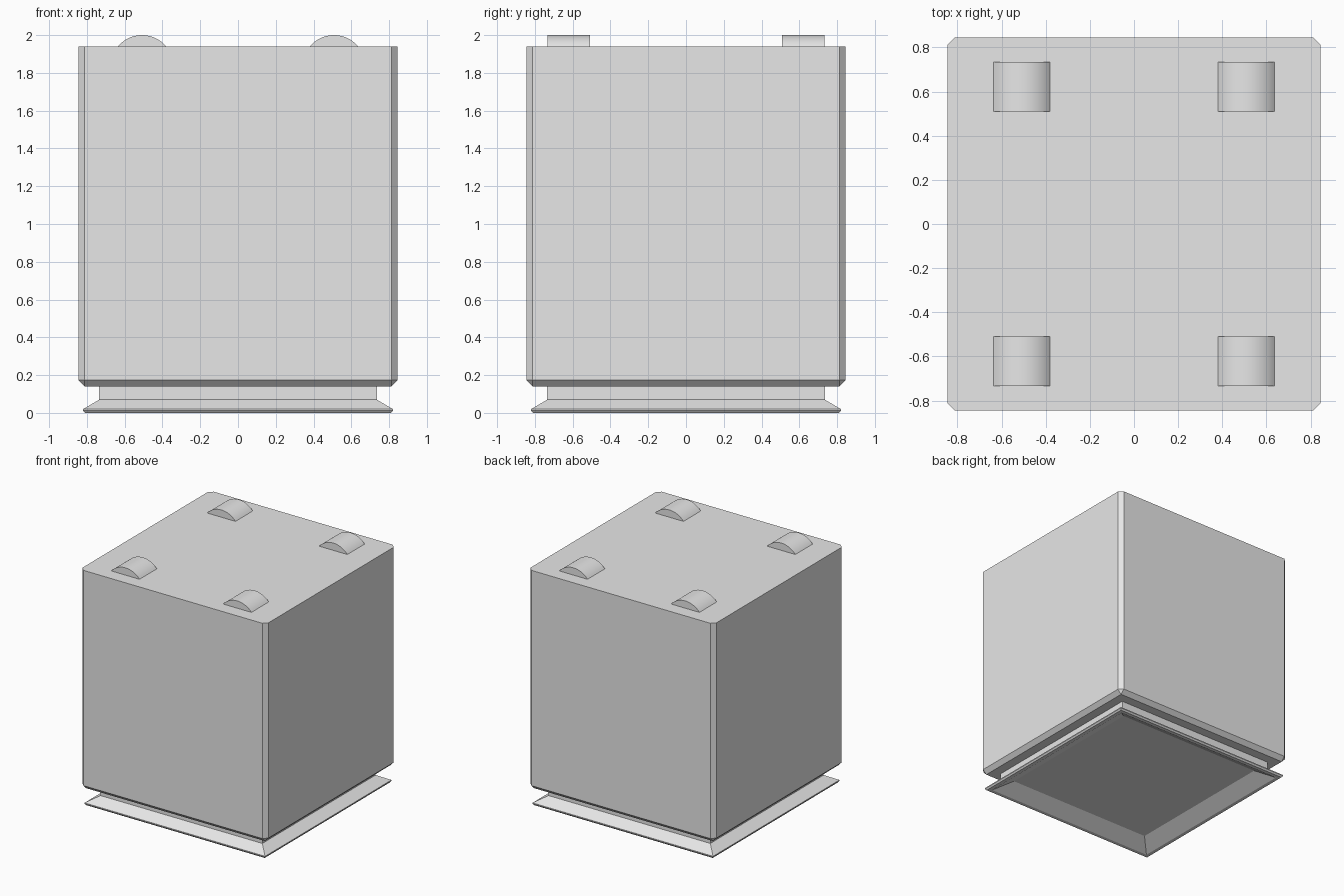
import bpy, bmesh, math

cube = bpy.data.objects.get("Cube")
if cube:
    bpy.data.objects.remove(cube, do_unlink=True)

grey = bpy.data.materials.new("light_grey")
grey.use_nodes = True
grey.diffuse_color = (0.8, 0.8, 0.8, 1)
grey.node_tree.nodes["Principled BSDF"].inputs["Base Color"].default_value = (0.8, 0.8, 0.8, 1)


def finish(bm, name):
    bmesh.ops.recalc_face_normals(bm, faces=bm.faces)
    mesh = bpy.data.meshes.new(name)
    bm.to_mesh(mesh)
    bm.free()
    mesh.materials.append(grey)
    obj = bpy.data.objects.new(name, mesh)
    bpy.context.collection.objects.link(obj)
    return obj


def square_loft(name, profile):
    """Stack square rings given as (half width, height), capped at both ends."""
    bm = bmesh.new()
    rings = [[bm.verts.new((sx * h, sy * h, z)) for sx, sy in ((-1, -1), (1, -1), (1, 1), (-1, 1))]
             for h, z in profile]
    for a, b in zip(rings, rings[1:]):
        for i in range(4):
            j = (i + 1) % 4
            bm.faces.new((a[i], a[j], b[j], b[i]))
    bm.faces.new(rings[0])
    bm.faces.new(rings[-1])
    return bm


# Main box, with chamfered upright corners and bottom edges
BOTTOM, TOP, HALF = 0.14, 1.94, 0.845
bm = square_loft("box", [(HALF, BOTTOM), (HALF, TOP)])
edges = [e for e in bm.edges if any(v.co.z < 1 for v in e.verts)]
bmesh.ops.bevel(bm, geom=edges, offset=0.033, segments=1, affect='EDGES')
finish(bm, "box_body")

# Flared foot: recessed underside, thin rim, sloped skirt and neck
foot = [(0.66, 0.07), (0.78, 0.0), (0.81, 0.0), (0.82, 0.012), (0.82, 0.02),
        (0.735, 0.07), (0.735, 0.145)]
finish(square_loft("foot", foot), "flared_foot")

# Four rounded pads on top, each a circular segment extruded along y
WIDTH, RISE, SEGMENTS = 0.128, 0.06, 20
radius = (WIDTH ** 2 + RISE ** 2) / (2 * RISE)
spread = math.asin(WIDTH / radius)
for side, sx in (("left", 1), ("right", -1)):
    for end, sy in (("front", -1), ("back", 1)):
        bm = bmesh.new()
        arc = [-spread + 2 * spread * i / SEGMENTS for i in range(SEGMENTS + 1)]
        profile = [bm.verts.new((sx * 0.508 + radius * math.sin(a), sy * 0.622 - 0.1125,
                                 TOP + RISE - radius + radius * math.cos(a))) for a in arc]
        face = bm.faces.new(profile)
        out = bmesh.ops.extrude_face_region(bm, geom=[face], use_keep_orig=True)
        moved = [g for g in out["geom"] if isinstance(g, bmesh.types.BMVert)]
        bmesh.ops.translate(bm, verts=moved, vec=(0, 0.225, 0))
        pad = finish(bm, f"top_pad_{end}_{side}")
        bpy.ops.object.select_all(action='DESELECT')
        pad.select_set(True)
        bpy.context.view_layer.objects.active = pad
        bpy.ops.object.shade_smooth_by_angle(angle=math.radians(30))
